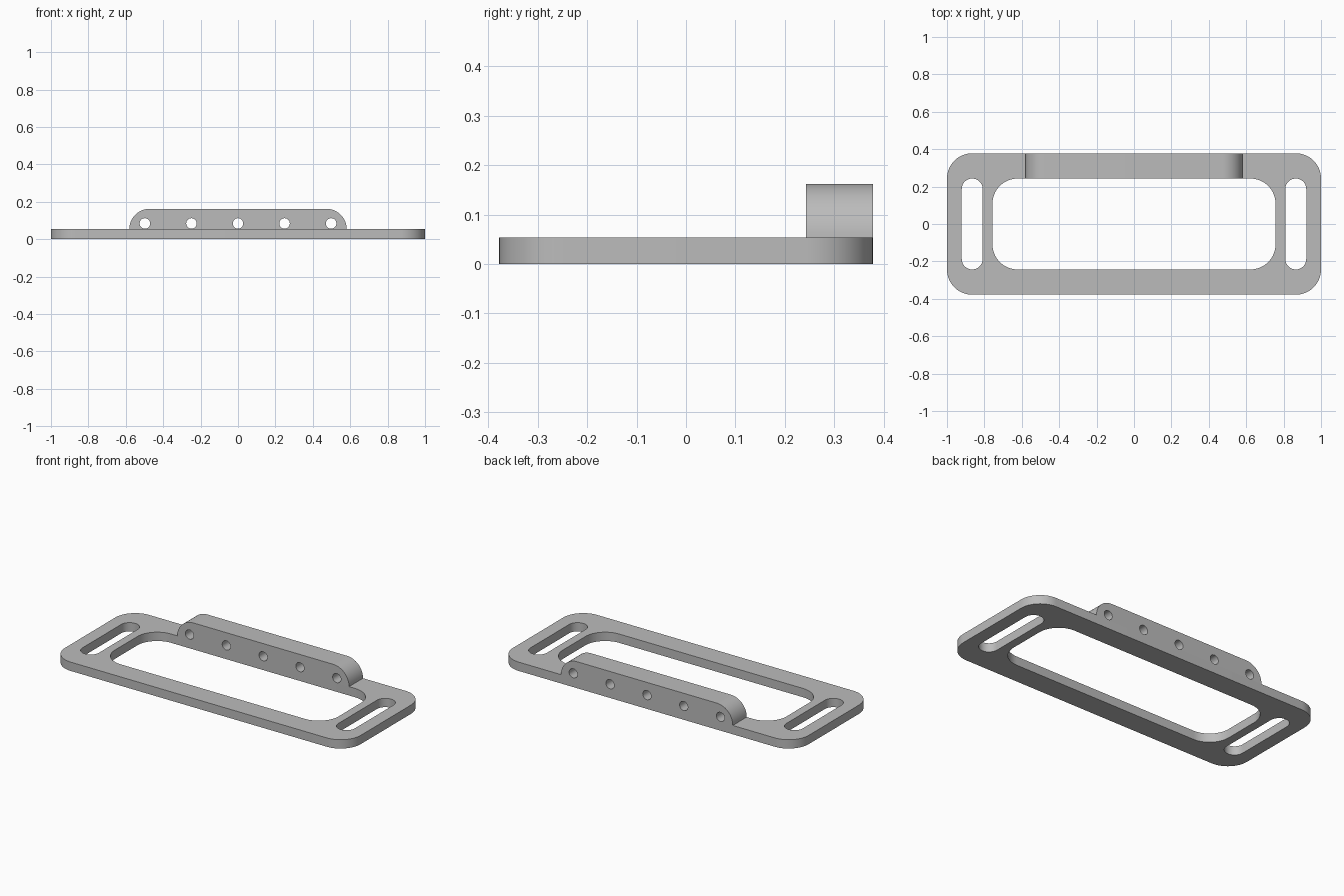
import bpy, bmesh
from math import pi, sin, cos, radians
from mathutils import Matrix, Vector

if "Cube" in bpy.data.objects:
    bpy.data.objects.remove(bpy.data.objects["Cube"])

# Main dimensions
THICK = 0.054
HALF_X, HALF_Y = 1.0, 0.378
OPEN_X, OPEN_Y = 0.757, 0.243
CORNER = 0.135
RAIL_X, RAIL_TOP = 0.581, 0.162
HOLE_R, HOLE_Z, HOLE_STEP = 0.028, 0.084, 0.249

grey = bpy.data.materials.new("plain grey")
grey.use_nodes = True
colour = (0.5, 0.5, 0.5, 1)
grey.diffuse_color = colour
grey.node_tree.nodes["Principled BSDF"].inputs["Base Color"].default_value = colour


def arc(cx, cy, r, start, sweep, steps):
    """Points along a circular arc."""
    return [(cx + r * cos(start + sweep * i / steps),
             cy + r * sin(start + sweep * i / steps)) for i in range(steps + 1)]


def rounded_rect(cx, cy, hx, hy, r, steps=16):
    """Closed outline of a rectangle with round corners."""
    pts = []
    for k, (sx, sy) in enumerate([(1, 1), (-1, 1), (-1, -1), (1, -1)]):
        pts += arc(cx + sx * (hx - r), cy + sy * (hy - r), r, k * pi / 2, pi / 2, steps)
    return pts


def extruded_shape(name, loops, depth, matrix=Matrix()):
    """Fill the first loop, leaving the others as holes, and give it thickness."""
    bm = bmesh.new()
    for pts in loops:
        verts = [bm.verts.new((x, y, 0)) for x, y in pts]
        for a, b in zip(verts, verts[1:] + verts[:1]):
            bm.edges.new((a, b))
    bmesh.ops.remove_doubles(bm, verts=bm.verts, dist=0.0005)
    bmesh.ops.triangle_fill(bm, edges=bm.edges[:], use_beauty=True, normal=(0, 0, 1))
    res = bmesh.ops.extrude_face_region(bm, geom=bm.faces[:], use_keep_orig=True)
    top = [g for g in res["geom"] if isinstance(g, bmesh.types.BMVert)]
    bmesh.ops.translate(bm, verts=top, vec=Vector((0, 0, depth)))
    bmesh.ops.recalc_face_normals(bm, faces=bm.faces[:])
    bm.transform(matrix)
    mesh = bpy.data.meshes.new(name)
    bm.to_mesh(mesh)
    bm.free()
    mesh.materials.append(grey)
    obj = bpy.data.objects.new(name, mesh)
    bpy.context.collection.objects.link(obj)
    bpy.ops.object.select_all(action="DESELECT")
    obj.select_set(True)
    bpy.context.view_layer.objects.active = obj
    bpy.ops.object.shade_smooth_by_angle(angle=radians(30))
    return obj


# Base frame: large central opening and a strap slot at each end
frame_loops = [rounded_rect(0, 0, HALF_X, HALF_Y, CORNER),
               rounded_rect(0, 0, OPEN_X, OPEN_Y, CORNER)]
for side in (-1, 1):
    frame_loops.append(rounded_rect(side * 0.865, 0, 0.056, OPEN_Y, 0.056))
extruded_shape("base_frame", frame_loops, THICK)

# Upright rail along the back edge: rounded top ends and a row of holes
r = RAIL_TOP - THICK
rail_outline = (arc(RAIL_X - r, THICK, r, 0, pi / 2, 20)
                + arc(r - RAIL_X, THICK, r, pi / 2, pi / 2, 20))
holes = [arc(i * HOLE_STEP, HOLE_Z, HOLE_R, 0, 2 * pi, 32)[:-1] for i in range(-2, 3)]
stand_up = Matrix.Translation((0, HALF_Y, 0)) @ Matrix.Rotation(pi / 2, 4, "X")
extruded_shape("hole_rail", [rail_outline] + holes, HALF_Y - OPEN_Y, stand_up)
